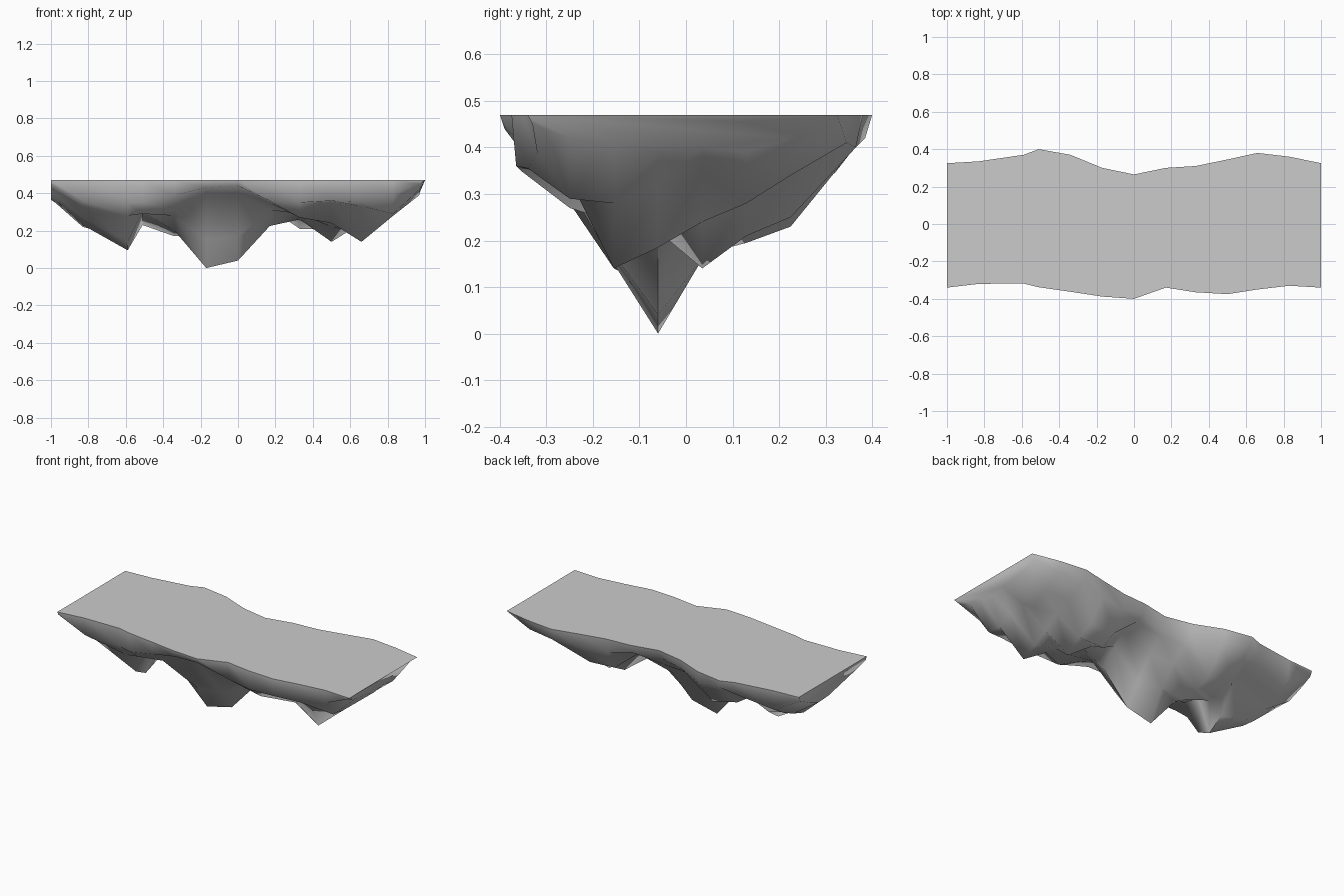
import bpy, bmesh
from math import radians

TOP = 0.47
ROWS_Y = (-0.25, -0.155, -0.06, 0.035, 0.13, 0.225)

# ledge rim along x: (x, front edge y, back edge y, front lip z, back lip z)
RIM = [
    (-1.00, -0.34, 0.325, 0.45, 0.44), (-0.83, -0.32, 0.335, 0.36, 0.345),
    (-0.59, -0.318, 0.37, 0.35, 0.39), (-0.51, -0.338, 0.40, 0.35, 0.42),
    (-0.34, -0.362, 0.37, 0.39, 0.39), (-0.17, -0.388, 0.30, 0.43, 0.41),
    (0.00, -0.40, 0.265, 0.44, 0.42), (0.17, -0.34, 0.30, 0.36, 0.42),
    (0.33, -0.365, 0.31, 0.35, 0.38), (0.50, -0.375, 0.345, 0.36, 0.38),
    (0.66, -0.35, 0.38, 0.355, 0.40), (0.83, -0.33, 0.36, 0.39, 0.41),
    (1.00, -0.34, 0.325, 0.45, 0.45),
]
# crag heights under each rim station, in hundredths, front to back
CRAGS = [
    (43, 41, 39, 37, 36.5, 40), (33, 27, 23, 22, 25, 29),
    (28, 14, 9.5, 16, 31, 36), (29, 30, 29, 23, 28, 27),
    (31, 28, 20, 17, 19.5, 23), (40, 15, 0, 18, 30, 36),
    (40, 17, 4, 16, 28, 37), (35, 31, 22.5, 32, 39, 39),
    (27, 29, 30, 26, 21, 26), (35, 24, 22, 14, 21, 25),
    (33, 14, 18.5, 24, 30, 35), (29, 28, 32, 34.5, 28, 34),
    (42, 41, 39, 40, 39, 42),
]


def section_points(rim, crags):
    """Underside outline: rim, steep lip, crags, steep lip, rim."""
    x, yf, yb, zf, zb = rim
    xi = min(x, 0.97)  # right end slopes inward slightly
    pts = [(x, yf, TOP), (xi, yf + 0.01, zf)]
    pts += [(xi, y, h / 100) for y, h in zip(ROWS_Y, crags)]
    pts += [(xi, yb - 0.015, zb), (x, yb, TOP)]
    return pts


bm = bmesh.new()
rows = [[bm.verts.new(p) for p in section_points(r, c)] for r, c in zip(RIM, CRAGS)]
for a, b in zip(rows, rows[1:]):
    # craggy underside
    for j in range(len(a) - 1):
        bm.faces.new((a[j], a[j + 1], b[j + 1], b[j])).smooth = True
    # level top
    bm.faces.new((a[0], b[0], b[-1], a[-1]))
# end walls
bm.faces.new(rows[0])
bm.faces.new(rows[-1][::-1])
bmesh.ops.recalc_face_normals(bm, faces=bm.faces)

mesh = bpy.data.meshes.new("rock_ledge")
bm.to_mesh(mesh)
bm.free()
ledge = bpy.data.objects.new("rock_ledge", mesh)
bpy.context.collection.objects.link(ledge)
bpy.context.view_layer.objects.active = ledge
ledge.select_set(True)
bpy.ops.object.shade_smooth_by_angle(angle=radians(75))
